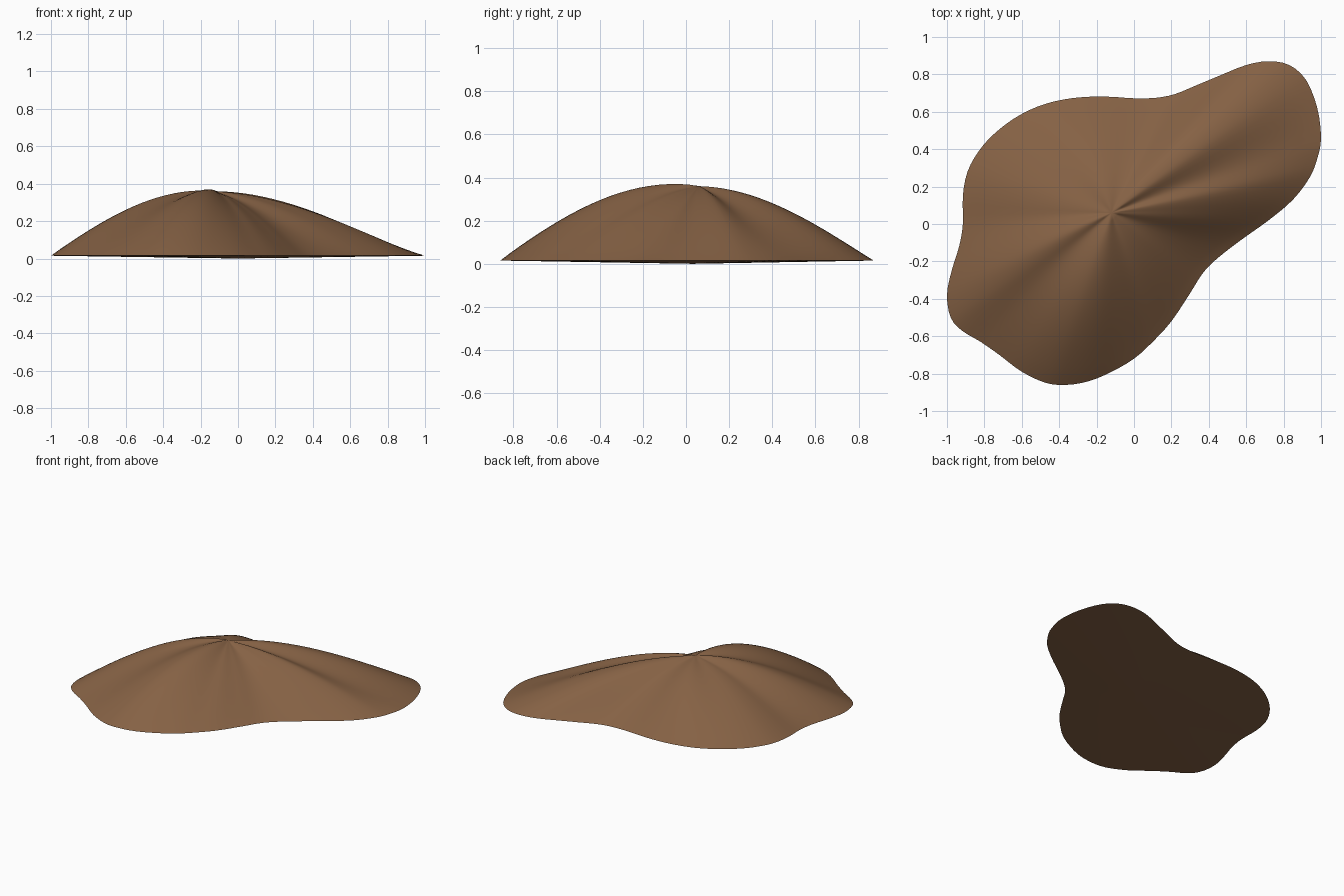
import bpy, bmesh, math
from mathutils import Vector

if "Cube" in bpy.data.objects:
    bpy.data.objects.remove(bpy.data.objects["Cube"])

# footprint of the mound, counterclockwise
OUTLINE = [(1, .46), (.98, .62), (.92, .77), (.83, .85), (.72, .87), (.6, .85), (.45, .79),
           (.33, .74), (.22, .695), (.12, .675), (0, .672), (-.12, .68), (-.25, .68),
           (-.38, .665), (-.51, .63), (-.64, .565), (-.75, .48), (-.83, .39), (-.89, .28),
           (-.915, .15), (-.915, 0), (-.935, -.12), (-.975, -.25), (-1, -.38), (-.98, -.5),
           (-.92, -.57), (-.82, -.63), (-.72, -.7), (-.6, -.79), (-.47, -.85), (-.36, -.86),
           (-.24, -.84), (-.12, -.79), (0, -.72), (.1, -.63), (.2, -.52), (.3, -.37),
           (.37, -.26), (.45, -.18), (.58, -.08), (.72, .02), (.85, .13), (.94, .25), (.98, .35)]
# ridges and gullies: direction in degrees, height offset
RIDGES = [(0, -.022), (10, -.015), (21, -.045), (37, -.004), (66, -.03), (105, -.018),
          (145, -.038), (180, -.025), (205, .02), (222, -.005), (252, .036), (292, -.025),
          (315, -.035), (340, -.045), (360, -.022)]
APEX = Vector((-.12, .06))
EDGE_Z, TOP_Z, RINGS = .015, .36, 20


def ridge(deg):
    for (a, p), (b, q) in zip(RIDGES, RIDGES[1:]):
        if a <= deg <= b:
            f = (1 - math.cos(math.pi * (deg - a) / (b - a))) / 2
            return p + (q - p) * f
    return 0


def smooth_loop(pts, steps=3):
    """Closed Catmull-Rom loop through pts."""
    p = [Vector(v) for v in pts]
    n, out = len(p), []
    for i in range(n):
        a, b, c, d = (p[(i + k - 1) % n] for k in range(4))
        for s in range(steps):
            t = s / steps
            out.append(.5 * (2 * b + (c - a) * t + (2 * a - 5 * b + 4 * c - d) * t ** 2
                             + (3 * b - a - 3 * c + d) * t ** 3))
    return out


loop = smooth_loop(OUTLINE)
n = len(loop)
bm = bmesh.new()

# domed top: rings shrinking from the rim to the apex
rings = []
for r in range(RINGS):
    t = 1 - r / RINGS
    ring = []
    for p in loop:
        d = p - APEX
        amp = ridge(math.degrees(math.atan2(d.y, d.x)) % 360)
        z = EDGE_Z + (TOP_Z - EDGE_Z) * math.cos(math.pi * t / 2)
        z += amp * max(0, math.sin(math.pi * t)) ** .8
        q = APEX + d * t
        ring.append(bm.verts.new((q.x, q.y, z)))
    rings.append(ring)
top = bm.verts.new((APEX.x, APEX.y, TOP_Z))
bottom = bm.verts.new((0, .03, 0))
for a, b in zip(rings, rings[1:]):
    for i in range(n):
        j = (i + 1) % n
        bm.faces.new((a[i], a[j], b[j], b[i]))
for i in range(n):
    j = (i + 1) % n
    bm.faces.new((rings[-1][i], rings[-1][j], top))
    bm.faces.new((rings[0][j], rings[0][i], bottom))   # shallow underside

mesh = bpy.data.meshes.new("dirt_mound")
bm.to_mesh(mesh)
bm.free()
mound = bpy.data.objects.new("dirt_mound", mesh)
bpy.context.collection.objects.link(mound)
mat = bpy.data.materials.new("dirt")
mat.diffuse_color = (.235, .12, .058, 1)
mat.use_nodes = True
mat.node_tree.nodes["Principled BSDF"].inputs["Base Color"].default_value = mat.diffuse_color
mesh.materials.append(mat)
bpy.context.view_layer.objects.active = mound
mound.select_set(True)
bpy.ops.object.shade_smooth_by_angle(angle=math.radians(25))
